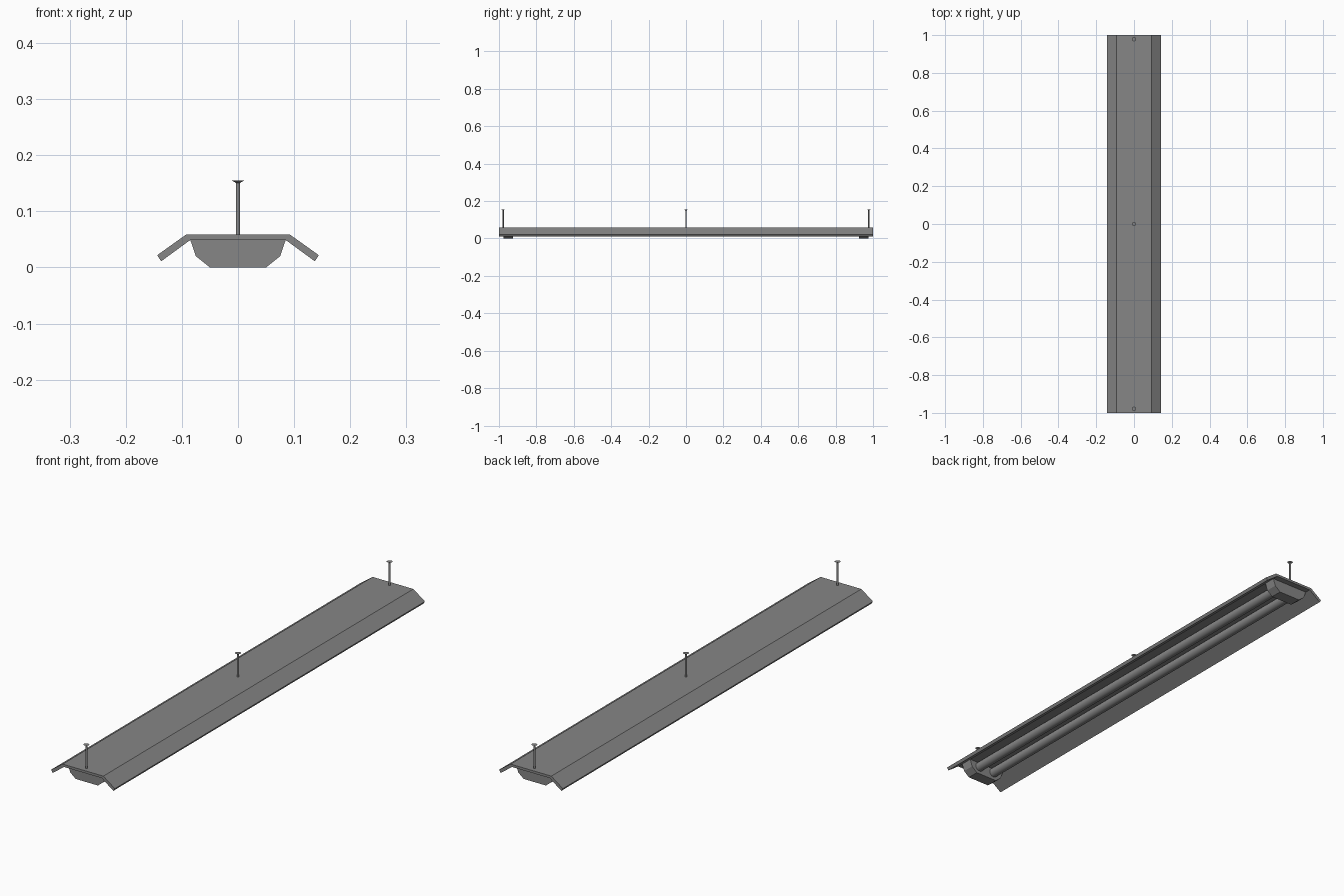
import bpy, bmesh, math
from mathutils import Matrix

cube = bpy.data.objects.get("Cube")
if cube:
    bpy.data.objects.remove(cube, do_unlink=True)

grey = bpy.data.materials.new("grey metal")
grey.use_nodes = True
grey.diffuse_color = (0.24, 0.24, 0.24, 1)
grey.node_tree.nodes["Principled BSDF"].inputs["Base Color"].default_value = (0.24, 0.24, 0.24, 1)


def finish(name, bm, smooth=False):
    bmesh.ops.recalc_face_normals(bm, faces=bm.faces)
    mesh = bpy.data.meshes.new(name)
    bm.to_mesh(mesh)
    bm.free()
    mesh.materials.append(grey)
    obj = bpy.data.objects.new(name, mesh)
    bpy.context.collection.objects.link(obj)
    if smooth:
        bpy.ops.object.select_all(action='DESELECT')
        obj.select_set(True)
        bpy.context.view_layer.objects.active = obj
        bpy.ops.object.shade_smooth_by_angle(angle=math.radians(40))
    return obj


def extrude_profile(name, half, y0, y1):
    """Mirror a half profile (x, z) and sweep it along y."""
    points = half + [(-x, z) for x, z in reversed(half)]
    bm = bmesh.new()
    face = bm.faces.new([bm.verts.new((x, y0, z)) for x, z in points])
    swept = bmesh.ops.extrude_face_region(bm, geom=[face])["geom"]
    bmesh.ops.translate(bm, vec=(0, y1 - y0, 0),
                        verts=[v for v in swept if isinstance(v, bmesh.types.BMVert)])
    return finish(name, bm)


def add_cone(bm, r_low, r_high, z0, z1, x=0, y=0, sides=16):
    bmesh.ops.create_cone(bm, cap_ends=True, segments=sides, radius1=r_low, radius2=r_high,
                          depth=z1 - z0, matrix=Matrix.Translation((x, y, (z0 + z1) / 2)))


# Folded reflector with two sloping wings
extrude_profile("reflector",
                [(0.092, 0.059), (0.144, 0.022), (0.137, 0.011), (0.085, 0.049)], -1, 1)

# Chamfered lamp holders at both ends
holder = [(0.085, 0.049), (0.075, 0.02), (0.05, 0)]
for end, side in (("front", -1), ("back", 1)):
    extrude_profile(end + "_lamp_holder", holder, side * 0.925, side * 0.975)

# Two fluorescent tubes between the holders
for label, x in (("left", 0.037), ("right", -0.037)):
    bm = bmesh.new()
    add_cone(bm, 0.019, 0.019, -0.93, 0.93, sides=24)
    bmesh.ops.rotate(bm, verts=bm.verts, matrix=Matrix.Rotation(math.pi / 2, 3, 'X'))
    bmesh.ops.translate(bm, verts=bm.verts, vec=(x, 0, 0.031))
    finish(label + "_tube", bm, smooth=True)

# Hanging rods with flared ceiling plates
for label, y in (("front", -0.978), ("middle", 0), ("back", 0.978)):
    bm = bmesh.new()
    add_cone(bm, 0.004, 0.004, 0.055, 0.153, y=y)
    add_cone(bm, 0.004, 0.011, 0.151, 0.155, y=y)
    finish(label + "_hanging_rod", bm, smooth=True)
